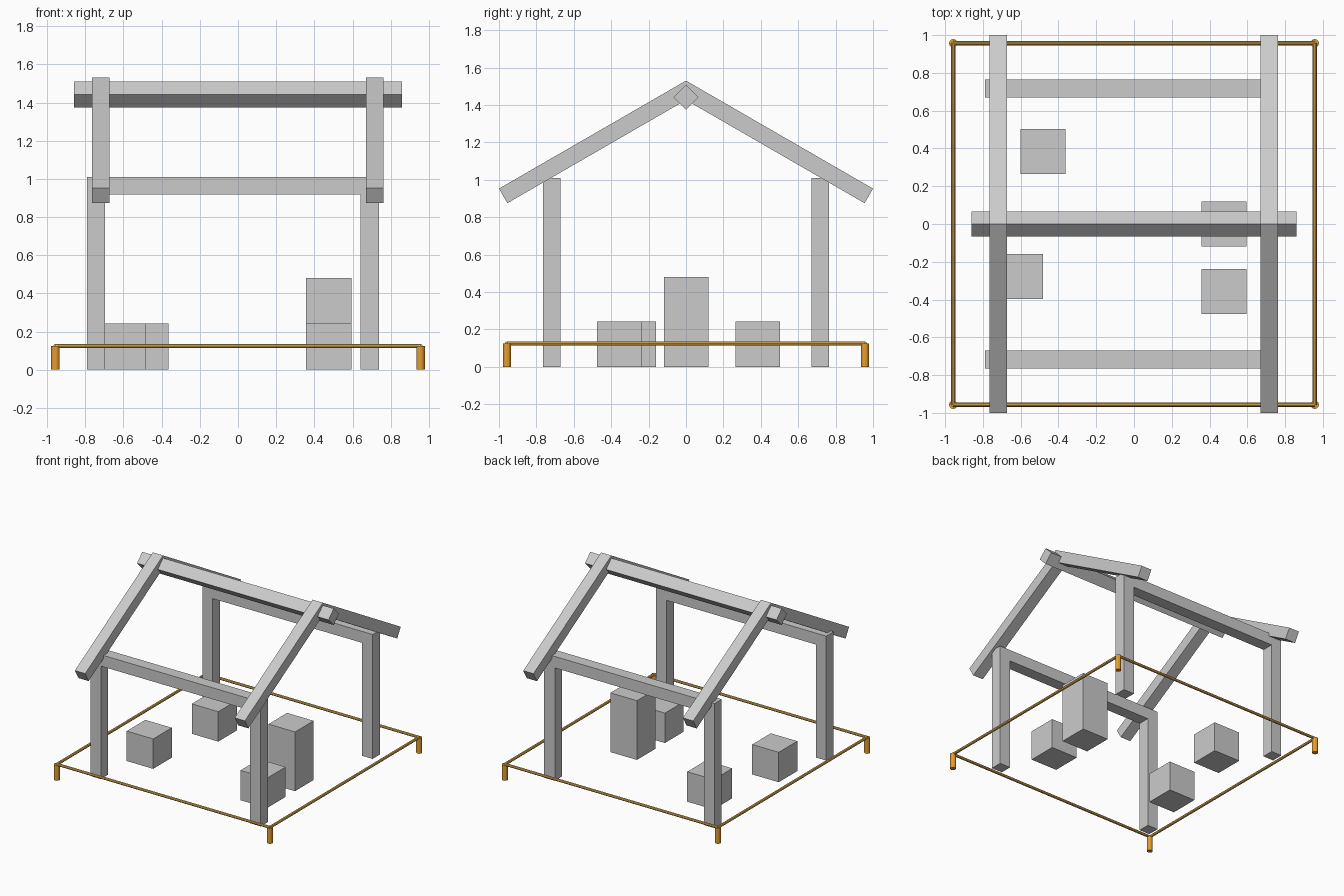
import bpy, bmesh
from math import radians, tan, cos, sin
from mathutils import Vector

if "Cube" in bpy.data.objects:
    bpy.data.objects.remove(bpy.data.objects["Cube"])


def material(name, rgb):
    m = bpy.data.materials.new(name)
    m.diffuse_color = (*rgb, 1)
    m.use_nodes = True
    m.node_tree.nodes["Principled BSDF"].inputs["Base Color"].default_value = m.diffuse_color
    return m


def finish(name, bm, mat=None):
    bmesh.ops.recalc_face_normals(bm, faces=bm.faces)
    me = bpy.data.meshes.new(name)
    bm.to_mesh(me)
    bm.free()
    ob = bpy.data.objects.new(name, me)
    bpy.context.collection.objects.link(ob)
    if mat:
        me.materials.append(mat)
    return ob


def prism(name, x0, x1, profile):
    """Extrude a (y, z) profile along x."""
    bm = bmesh.new()
    face = bm.faces.new([bm.verts.new((x0, y, z)) for y, z in profile])
    out = bmesh.ops.extrude_face_region(bm, geom=[face])
    moved = [v for v in out["geom"] if isinstance(v, bmesh.types.BMVert)]
    bmesh.ops.translate(bm, verts=moved, vec=(x1 - x0, 0, 0))
    return finish(name, bm)


def box(name, x0, x1, y0, y1, z0, z1):
    return prism(name, x0, x1, [(y0, z0), (y1, z0), (y1, z1), (y0, z1)])


def rod(name, a, b, r, sides, mat):
    a, b = Vector(a), Vector(b)
    d = b - a
    bm = bmesh.new()
    bmesh.ops.create_cone(bm, cap_ends=True, segments=sides, radius1=r, radius2=r, depth=d.length)
    ob = finish(name, bm, mat)
    ob.rotation_euler = d.to_track_quat('Z', 'Y').to_euler()
    ob.location = (a + b) / 2
    return ob


# timber frame: two side beams, each on a pair of posts
for side, y0, y1 in (("front", -0.765, -0.67), ("back", 0.67, 0.765)):
    box(side + "_beam", -0.79, 0.74, y0, y1, 0.917, 1.01)
    box(side + "_left_post", -0.79, -0.697, y0, y1, 0, 0.917)
    box(side + "_right_post", 0.643, 0.74, y0, y1, 0, 0.917)

# rafters: 30 degree pitch, mitred at the apex
pitch, thick, apex = radians(30), 0.09, 1.53
eave = apex - tan(pitch)
for end, x0, x1 in (("left", -0.765, -0.673), ("right", 0.67, 0.762)):
    for side, s in (("front", -1), ("back", 1)):
        prism(f"{end}_{side}_rafter", x0, x1, [
            (0, apex), (s, eave),
            (s * (1 - thick * sin(pitch)), eave - thick * cos(pitch)),
            (0, apex - thick / cos(pitch))])

# ridge beam turned on its corner
rz, rh = 1.442, 0.067
prism("ridge_beam", -0.86, 0.86, [(-rh, rz), (0, rz - rh), (rh, rz), (0, rz + rh)])

# blocks on the floor
for name, x, y, h in (("back_left_block", -0.601, 0.265, 0.243),
                      ("front_left_block", -0.721, -0.398, 0.243),
                      ("tall_block", 0.357, -0.118, 0.481),
                      ("front_right_block", 0.357, -0.477, 0.243)):
    box(name, x, x + 0.238, y, y + 0.238, 0, h)

# boundary fence: corner stakes and a rope around them
stake_mat = material("stake_orange", (0.8, 0.34, 0.03))
rope_mat = material("rope_orange", (0.85, 0.5, 0.1))
c, rope_z = 0.957, 0.124
corners = [(-c, -c), (c, -c), (c, c), (-c, c)]
for i, (p, q) in enumerate(zip(corners, corners[1:] + corners[:1])):
    rod(f"stake_{i + 1}", (*p, 0), (*p, 0.125), 0.022, 12, stake_mat)
    rod(f"rope_{i + 1}", (*p, rope_z), (*q, rope_z), 0.011, 8, rope_mat)
